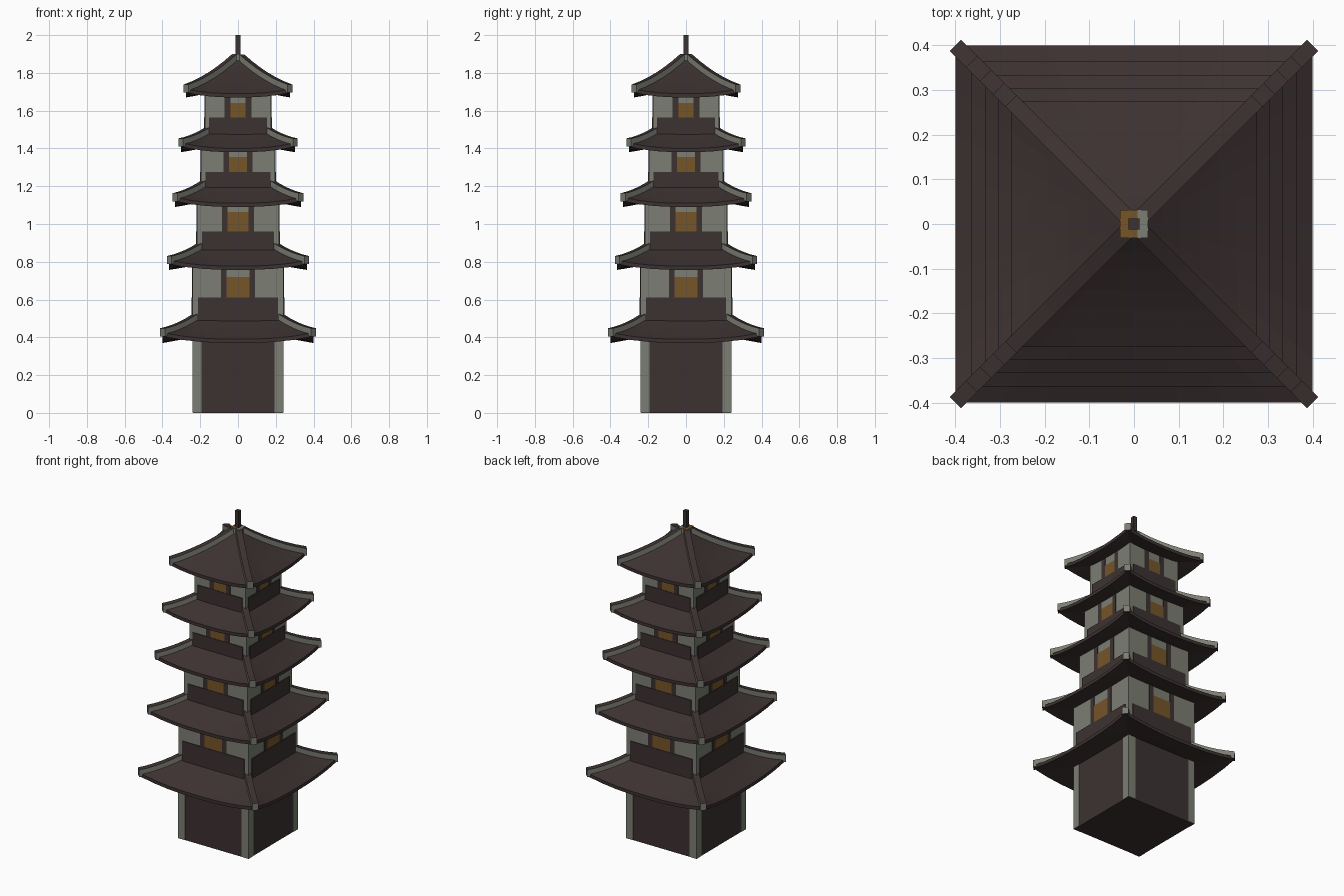
import bpy, bmesh, math
from mathutils import Vector, Matrix

if "Cube" in bpy.data.objects:
    bpy.data.objects.remove(bpy.data.objects["Cube"])


def mat(name, rgb):
    m = bpy.data.materials.new(name)
    m.diffuse_color = (*rgb, 1)
    m.use_nodes = True
    m.node_tree.nodes["Principled BSDF"].inputs["Base Color"].default_value = m.diffuse_color
    return m


DARK = mat("dark_timber", (0.046, 0.031, 0.031))
GREY = mat("grey_plaster", (0.200, 0.208, 0.170))
AMBER = mat("amber_window", (0.180, 0.090, 0.022))


def finish(bm, name, mats):
    bmesh.ops.recalc_face_normals(bm, faces=bm.faces)
    me = bpy.data.meshes.new(name)
    bm.to_mesh(me)
    bm.free()
    for m in mats:
        me.materials.append(m)
    ob = bpy.data.objects.new(name, me)
    bpy.context.collection.objects.link(ob)
    return ob


def add_box(bm, lo, hi, turn=0):
    lo, hi = Vector(lo), Vector(hi)
    size = hi - lo
    m = (Matrix.Rotation(turn, 4, 'Z') @ Matrix.Translation((lo + hi) / 2)
         @ Matrix.Diagonal((size.x, size.y, size.z, 1)))
    bmesh.ops.create_cube(bm, size=1, matrix=m)


def box(name, h, z0, z1, m):
    bm = bmesh.new()
    add_box(bm, (-h, -h, z0), (h, h, z1))
    return finish(bm, name, [m])


def plates(name, h, rects, m, d=0.003):
    """Thin plates (x0, x1, z0, z1) repeated on all four walls."""
    bm = bmesh.new()
    for k in range(4):
        for x0, x1, z0, z1 in rects:
            add_box(bm, (x0, -h - d, z0), (x1, -h + 0.002, z1), k * math.pi / 2)
    return finish(bm, name, [m])


ROWS, SEG = 6, 8


def roof(name, R, r_in, z0, H, lift, a):
    """Curved square roof shell with upturned corners and four hip ridges."""
    def rise(s):
        return H * (a * s + (1 - a) * s * s)

    def ring(bm, s, under):
        r = R + (r_in - R) * s
        out = []
        for k in range(4):
            rot = Matrix.Rotation(k * math.pi / 2, 3, 'Z')
            for i in range(SEG):
                u = -1 + 2 * i / SEG
                up = lift * abs(u) ** 2.5 * (1 - s) ** 2
                z = z0 + up + (0.3 * rise(s) - 0.02 if under else rise(s))
                out.append(bm.verts.new(rot @ Vector((u * r, -r, z))))
        return out

    bm = bmesh.new()
    rings = [ring(bm, i / ROWS, False) for i in range(ROWS + 1)]
    rings += [ring(bm, i / ROWS, True) for i in range(ROWS, -1, -1)]
    n = 4 * SEG
    for j in range(len(rings)):
        p, q = rings[j], rings[(j + 1) % len(rings)]
        for i in range(n):
            bm.faces.new((p[i], p[(i + 1) % n], q[(i + 1) % n], q[i]))
    finish(bm, name, [DARK])

    # hip ridges: dark top, grey sides and ends
    bm = bmesh.new()
    w = 0.018 / math.sqrt(2)
    for k in range(4):
        rot = Matrix.Rotation(k * math.pi / 2, 3, 'Z')
        secs = []
        for i in range(ROWS + 1):
            s = i / ROWS
            r = R + (r_in - R) * s
            z = z0 + rise(s) + lift * (1 - s) ** 2
            secs.append([bm.verts.new(rot @ Vector((r + e * w, r - e * w, z + dz)))
                         for e, dz in ((-1, -0.02), (1, -0.02), (1, 0.023), (-1, 0.023))])
        for p, q in zip(secs, secs[1:]):
            for i in range(4):
                f = bm.faces.new((p[i], p[(i + 1) % 4], q[(i + 1) % 4], q[i]))
                f.material_index = 0 if i in (0, 2) else 1
        for end in (secs[0], secs[-1]):
            bm.faces.new(end).material_index = 1
    finish(bm, name + "_hip_ridges", [DARK, GREY])


# roofs: eave half width, inner half width, eave height, rise, corner lift, slope share
roofs = [(0.400, 0.20, 0.390, 0.13, 0.035, 0.85),
         (0.364, 0.17, 0.777, 0.12, 0.030, 0.85),
         (0.333, 0.15, 1.110, 0.12, 0.030, 0.85),
         (0.303, 0.13, 1.400, 0.11, 0.030, 0.85),
         (0.276, 0.02, 1.690, 0.185, 0.025, 0.75)]
for i, r in enumerate(roofs):
    roof(f"roof_{i + 1}", *r)

# ground floor: dark body with grey corner boards
box("base_body", 0.238, 0, 0.43, DARK)
plates("base_corner_boards", 0.238,
       [(-0.241, -0.192, 0.001, 0.43), (0.192, 0.241, 0.001, 0.43)], GREY)

# upper storeys: wall half width, panel half width, panel top, window half width, window top
storeys = [(0.240, 0.212, 0.610, 0.060, 0.720),
           (0.217, 0.190, 0.960, 0.055, 1.063),
           (0.196, 0.172, 1.275, 0.048, 1.355),
           (0.175, 0.153, 1.565, 0.041, 1.640)]
for i, (h, p, pz, ww, wz) in enumerate(storeys):
    b, t = roofs[i][2] + 0.04, roofs[i + 1][2] + 0.03
    n = f"storey_{i + 2}"
    box(n + "_walls", h, b, t, GREY)
    plates(n + "_lower_panels", h, [(-p, p, b + 0.03, pz)], DARK, 0.005)
    plates(n + "_window_posts", h,
           [(-ww - 0.03, -ww, pz - 0.01, t), (ww, ww + 0.03, pz - 0.01, t)], DARK)
    plates(n + "_windows", h, [(-ww, ww, pz - 0.01, wz)], AMBER, 0.002)

# finial on the top roof
box("finial_cap", 0.031, 1.865, 1.898, GREY)
bm = bmesh.new()
add_box(bm, (-0.031, -0.031, 1.897), (0.008, 0.031, 1.900))
finish(bm, "finial_cap_plate", [AMBER])
box("spire", 0.0125, 1.88, 2.0, DARK)
